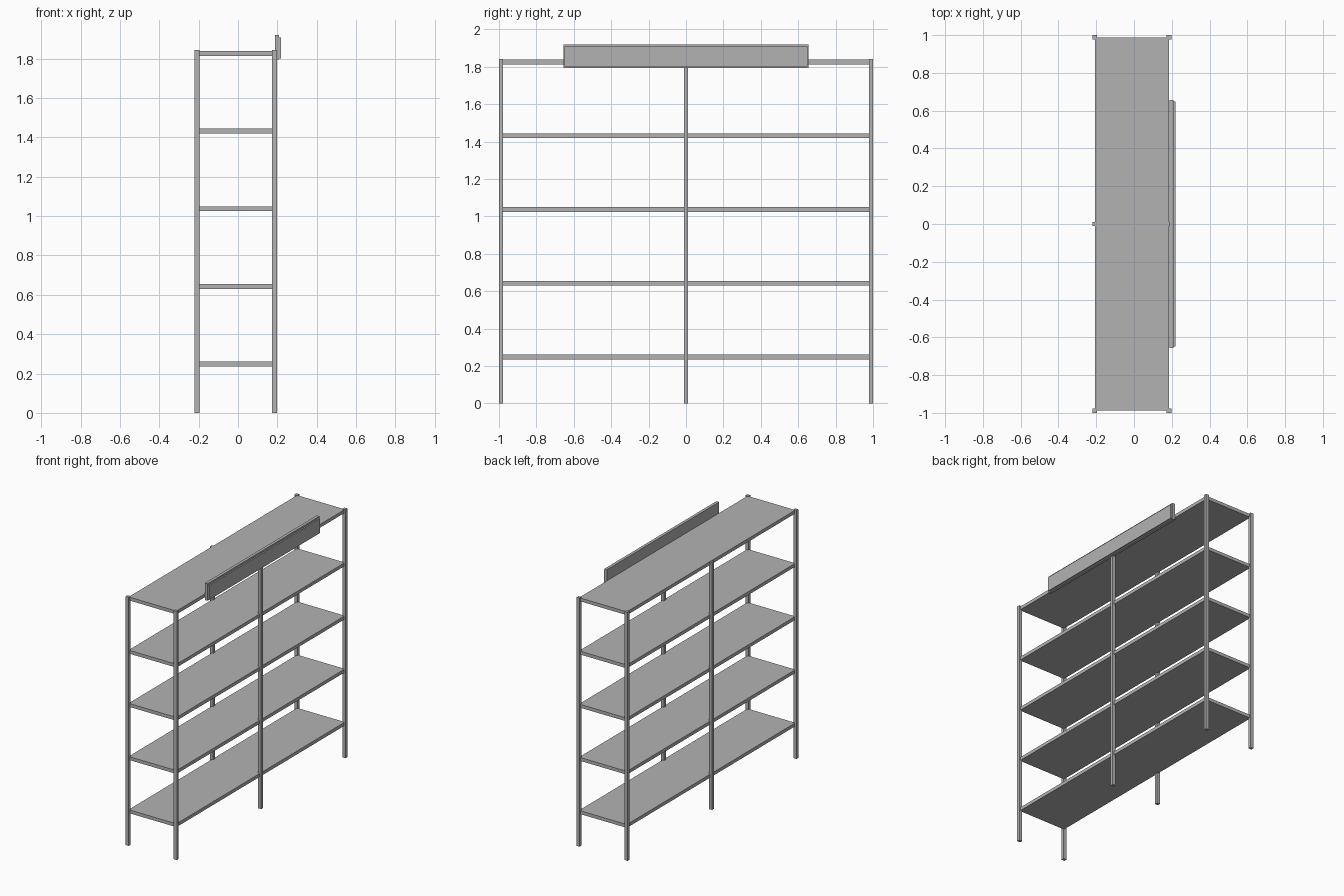
import bpy

default = bpy.data.objects.get("Cube")
if default:
    bpy.data.objects.remove(default, do_unlink=True)

# One grey metal for the whole unit
grey = bpy.data.materials.new("grey_metal")
grey.use_nodes = True
colour = (0.45, 0.45, 0.45, 1)
grey.diffuse_color = colour
grey.node_tree.nodes["Principled BSDF"].inputs["Base Color"].default_value = colour


def box(name, low, high):
    """Box between two opposite corners."""
    bpy.ops.mesh.primitive_cube_add(size=1)
    ob = bpy.context.object
    ob.name = name
    ob.location = [(a + b) / 2 for a, b in zip(low, high)]
    ob.scale = [b - a for a, b in zip(low, high)]
    bpy.ops.object.transform_apply(location=True, rotation=False, scale=True)
    ob.data.materials.append(grey)
    return ob


# Six upright posts; the middle pair ends just under the top surface
POST_X, POST_Y = 0.025, 0.022
for side, x in (("right", -0.221), ("left", 0.173)):
    for place, y, top in (("front", -1, 1.843),
                          ("middle", -POST_Y / 2, 1.836),
                          ("back", 1 - POST_Y, 1.843)):
        box(f"{side}_{place}_post", (x, y, 0), (x + POST_X, y + POST_Y, top))

# Five evenly spaced shelves
for i in range(5):
    top = 0.261 + 0.3943 * i
    box(f"shelf_{i + 1}", (-0.206, -0.987, top - 0.025), (0.186, 0.987, top))

# Header board with a slightly smaller face panel
box("header_board", (0.187, -0.656, 1.794), (0.209, 0.656, 1.92))
box("header_face", (0.209, -0.649, 1.801), (0.219, 0.649, 1.908))
